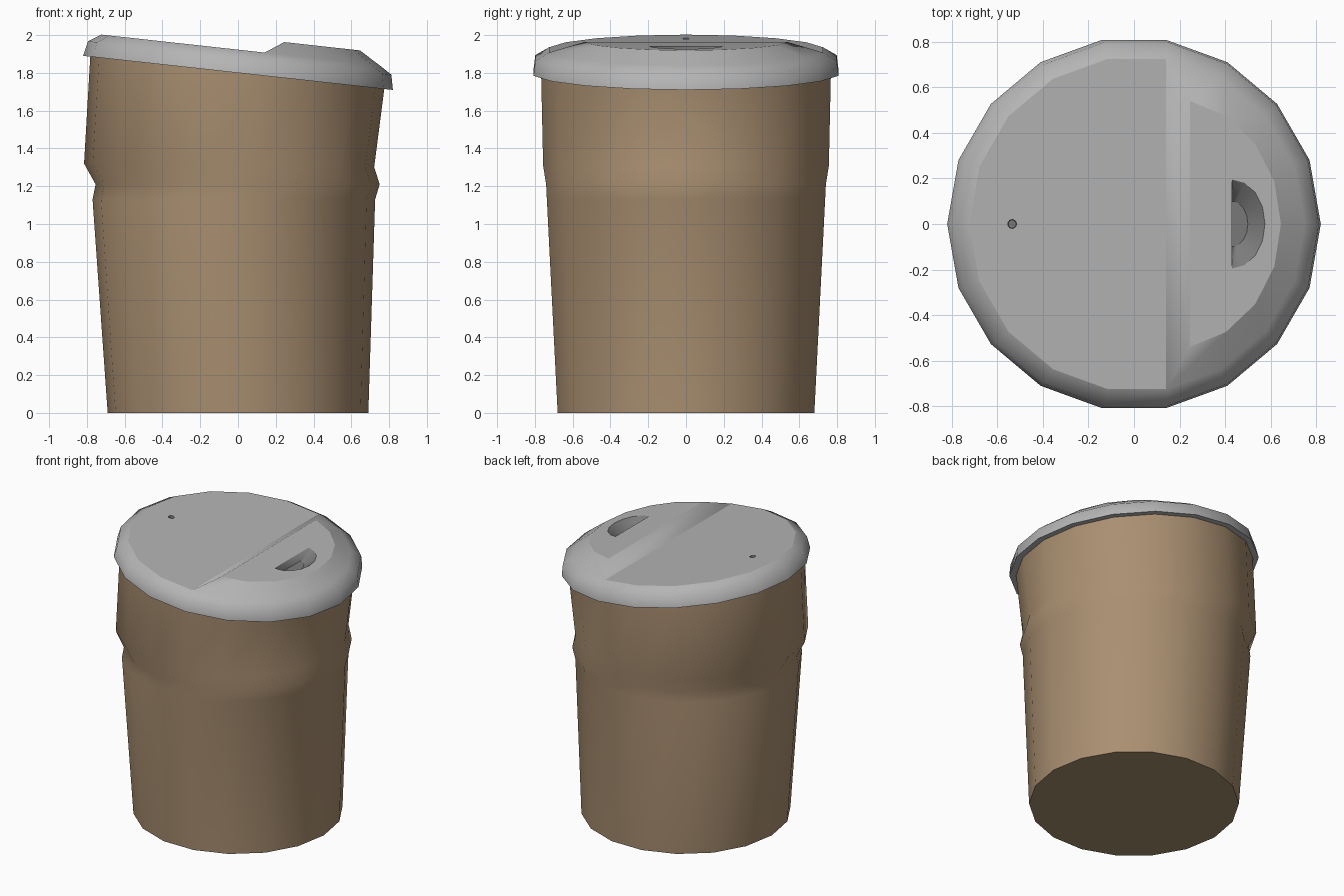
import bpy, bmesh, math

if "Cube" in bpy.data.objects:
    bpy.data.objects.remove(bpy.data.objects["Cube"])

N = 18                      # sides of cup and lid
SLOPE = -0.11               # tilt of the lid along x
LID_Z = 1.80                # lid rim height at x = 0


def material(name, rgb):
    m = bpy.data.materials.new(name)
    m.diffuse_color = (*rgb, 1)
    m.use_nodes = True
    m.node_tree.nodes["Principled BSDF"].inputs["Base Color"].default_value = m.diffuse_color
    return m


brown = material("cardboard_brown", (0.40, 0.275, 0.165))
grey = material("lid_grey", (0.46, 0.46, 0.46))
dark = material("hole_dark_grey", (0.20, 0.20, 0.20))


def ring(bm, cx, rx, ry, z, slope=0.0, ks=range(N)):
    """Ring of verts; z follows a slope along x."""
    out = []
    for k in ks:
        a = math.tau * k / N
        x = cx + rx * math.cos(a)
        out.append(bm.verts.new((x, ry * math.sin(a), z + slope * x)))
    return out


def bridge(bm, a, b, closed=True, mat=0):
    n = len(a)
    for i in range(n if closed else n - 1):
        j = (i + 1) % n
        bm.faces.new((a[i], a[j], b[j], b[i])).material_index = mat


def loop_edges(bm, verts):
    """Get or make the closed outline through verts, marked sharp."""
    edges = []
    for a, b in zip(verts, verts[1:] + verts[:1]):
        e = bm.edges.get((a, b)) or bm.edges.new((a, b))
        e.smooth = False
        edges.append(e)
    return edges


def finish(bm, name, mats):
    bmesh.ops.recalc_face_normals(bm, faces=bm.faces)
    for f in bm.faces:
        f.smooth = True
    me = bpy.data.meshes.new(name)
    bm.to_mesh(me)
    bm.free()
    for m in mats:
        me.materials.append(m)
    ob = bpy.data.objects.new(name, me)
    bpy.context.collection.objects.link(ob)
    return ob


# Cup: slightly shifted rings form the step, top is cut at the lid's tilt
bm = bmesh.new()
rows = [(0, 0, 0.69, 0), (1.13, -0.022, 0.748, 0), (1.21, -0.002, 0.752, 0),
        (1.31, -0.047, 0.768, -0.012), (LID_Z + 0.02, -0.002, 0.779, SLOPE)]
rings = [ring(bm, cx, r, r, z, s) for z, cx, r, s in rows]
for a, b in zip(rings, rings[1:]):
    bridge(bm, a, b)
for end in (rings[0], rings[-1]):
    bm.faces.new(end)
    loop_edges(bm, end)
finish(bm, "cup", [brown])

# Lid: rim rings
bm = bmesh.new()
r0 = ring(bm, 0, 0.82, 0.82, LID_Z, SLOPE)
r1 = ring(bm, 0.009, 0.803, 0.81, LID_Z + 0.08, SLOPE)
r2 = ring(bm, 0.013, 0.736, 0.736, LID_Z + 0.123, SLOPE)
bm.faces.new(r0)
loop_edges(bm, r0)
bridge(bm, r0, r1)
bridge(bm, r1, r2)

# Raised drinking side and the wall down to the sunken flat
TOP = LID_Z + 0.19
r3 = ring(bm, 0.161, 0.484, 0.548, TOP, SLOPE, range(-4, 5))
bridge(bm, [r2[k % N] for k in range(-4, 5)], r3, closed=False)
bm.faces.new((r2[4], r3[8], r3[0], r2[14]))


def pit(bm, outer, inner):
    """Dark hollow: walls and floor."""
    bridge(bm, outer, inner, mat=1)
    bm.faces.new(inner).material_index = 1
    loop_edges(bm, inner)
    return loop_edges(bm, outer)


def half_disc(rx, ry, z):
    pts = [(0.43 + rx * math.cos(a), ry * math.sin(a))
           for a in (math.pi * (i / 8 - 0.5) for i in range(9))]
    return [bm.verts.new((x, y, z + SLOPE * x)) for x, y in pts]


# Sip hole in the raised flat
hole = pit(bm, half_disc(0.145, 0.195, TOP), half_disc(0.07, 0.10, TOP - 0.06))
bmesh.ops.triangle_fill(bm, use_beauty=True, edges=loop_edges(bm, r3) + hole)

# Vent hole in the sunken flat
FLAT = LID_Z + 0.123
vent = pit(bm, ring(bm, -0.535, 0.02, 0.02, FLAT, SLOPE, range(0, N, 2)),
           ring(bm, -0.535, 0.018, 0.018, FLAT - 0.03, SLOPE, range(0, N, 2)))
bmesh.ops.triangle_fill(bm, use_beauty=True, edges=loop_edges(bm, r2[4:15]) + vent)
finish(bm, "lid", [grey, dark])
